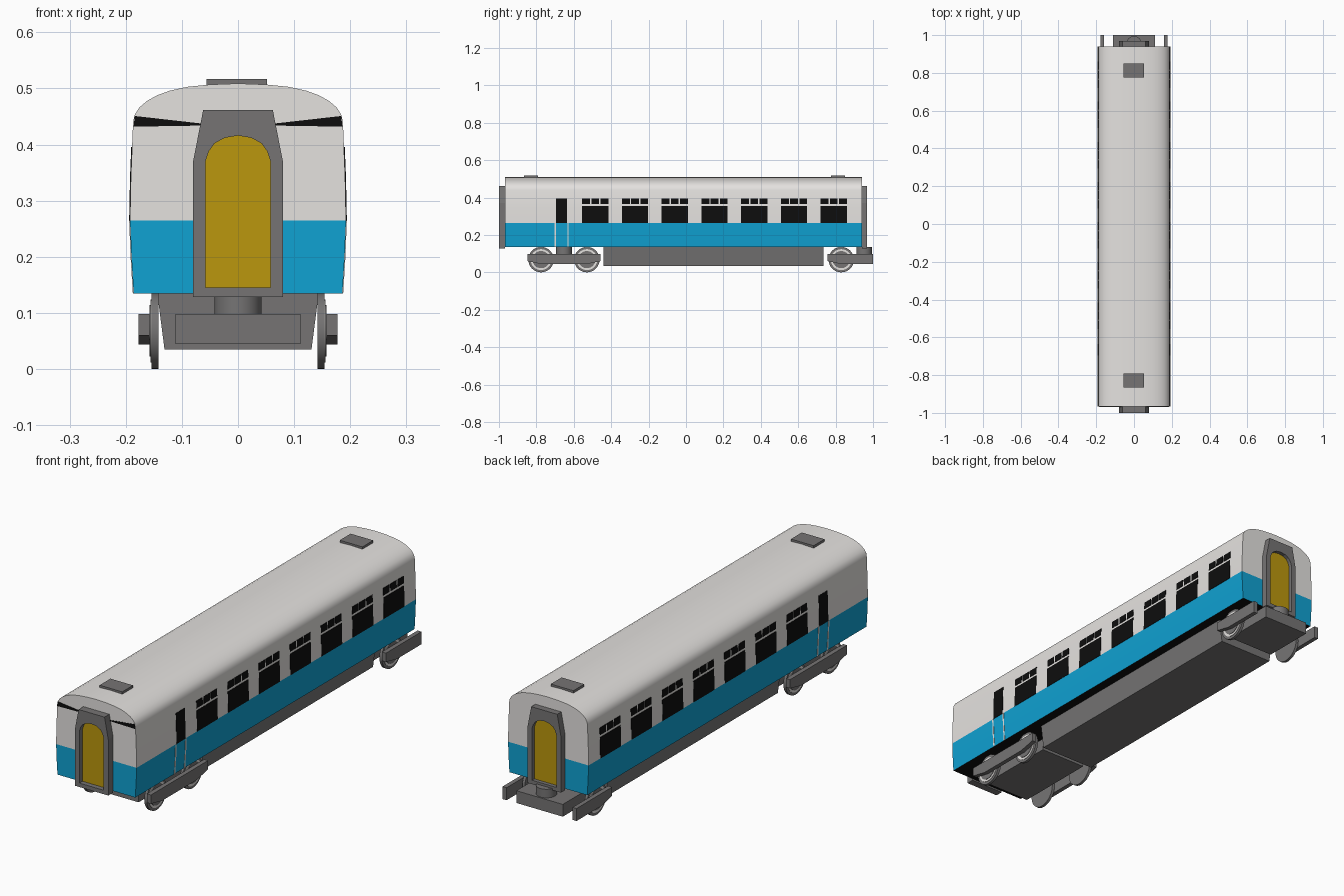
import bpy, bmesh, math
from mathutils import Matrix, Vector

if "Cube" in bpy.data.objects:
    bpy.data.objects.remove(bpy.data.objects["Cube"])


def material(name, rgb):
    m = bpy.data.materials.new(name)
    m.diffuse_color = (*rgb, 1)
    m.use_nodes = True
    m.node_tree.nodes["Principled BSDF"].inputs["Base Color"].default_value = m.diffuse_color
    return m


WHITE = material("off_white", (0.78, 0.76, 0.74))
BLUE = material("bright_blue", (0.005, 0.36, 0.65))
GREY = material("dark_grey", (0.18, 0.175, 0.175))
BLACK = material("black", (0.004, 0.004, 0.004))
YELLOW = material("door_yellow", (0.5, 0.31, 0.004))


def finish(name, bm, mats, smooth=False, fix=True):
    if fix:
        bmesh.ops.recalc_face_normals(bm, faces=bm.faces[:])
    me = bpy.data.meshes.new(name)
    bm.to_mesh(me)
    bm.free()
    for m in mats:
        me.materials.append(m)
    ob = bpy.data.objects.new(name, me)
    bpy.context.collection.objects.link(ob)
    if smooth:
        bpy.ops.object.select_all(action='DESELECT')
        ob.select_set(True)
        bpy.context.view_layer.objects.active = ob
        bpy.ops.object.shade_smooth_by_angle(angle=math.radians(35))
    return ob


def prism(bm, pts, axis, a, b):
    """Extrude a 2D outline: axis 'y' takes (x, z), axis 'x' takes (y, z)."""
    place = (lambda p, t: (p[0], t, p[1])) if axis == 'y' else (lambda p, t: (t, p[0], p[1]))
    f = bm.faces.new([bm.verts.new(place(p, a)) for p in pts])
    step = Vector((0, b - a, 0)) if axis == 'y' else Vector((b - a, 0, 0))
    r = bmesh.ops.extrude_face_region(bm, geom=[f])
    bmesh.ops.translate(bm, vec=step, verts=[v for v in r["geom"] if isinstance(v, bmesh.types.BMVert)])


def box(bm, x0, x1, y0, y1, z0, z1):
    prism(bm, [(x0, z0), (x1, z0), (x1, z1), (x0, z1)], 'y', y0, y1)


def mirrored(half):
    return half + [(-x, z) for x, z in reversed(half) if x > 0]


# body shell: half cross-section from sill to roof crown
SIDE = [(0.186, 0.135), (0.190, 0.20), (0.1925, 0.265), (0.191, 0.34), (0.187, 0.44)]
ROOF = [(0.184, 0.453), (0.176, 0.466), (0.162, 0.478), (0.144, 0.488),
        (0.122, 0.496), (0.09, 0.503), (0.05, 0.507), (0, 0.509)]
FRONT, BACK, BELT = -0.967, 0.94, 0.265
bm = bmesh.new()
prism(bm, mirrored(SIDE + ROOF), 'y', FRONT, BACK)
bmesh.ops.bisect_plane(bm, geom=bm.verts[:] + bm.edges[:] + bm.faces[:],
                       plane_co=(0, 0, BELT), plane_no=(0, 0, 1))
bmesh.ops.recalc_face_normals(bm, faces=bm.faces[:])
for f in bm.faces:
    z = f.calc_center_median().z
    f.material_index = 2 if f.normal.z < -0.9 else (1 if z < BELT - 0.001 else 0)
finish("body_shell", bm, [WHITE, BLUE, BLACK], smooth=True)


def wall_x(z):
    for (x0, z0), (x1, z1) in zip(SIDE, SIDE[1:]):
        if z <= z1:
            return x0 + (x1 - x0) * (z - z0) / (z1 - z0)
    return SIDE[-1][0]


def wall_plate(bm, y0, y1, z0, z1):
    """Thin plates following both side walls."""
    levels = [z0] + [z for _, z in SIDE if z0 < z < z1] + [z1]
    outer = [(wall_x(z) + 0.0015, z) for z in levels]
    inner = [(wall_x(z) - 0.002, z) for z in reversed(levels)]
    for s in (1, -1):
        prism(bm, [(s * x, z) for x, z in outer + inner], 'y', y0, y1)


# side windows: main pane with three small top lights, plus the door window
bm = bmesh.new()
for i in range(7):
    y = -0.555 + i * 0.2125
    wall_plate(bm, y, y + 0.14, BELT, 0.355)
    for k in range(3):
        wall_plate(bm, y + k * 0.049, y + k * 0.049 + 0.042, 0.365, 0.396)
wall_plate(bm, -0.695, -0.635, BELT, 0.396)
finish("side_windows", bm, [BLACK])

# pale door edges over the blue band
bm = bmesh.new()
for y in (-0.699, -0.631):
    wall_plate(bm, y - 0.0035, y + 0.0035, 0.135, BELT)
finish("door_edges", bm, [WHITE])

# dark wedges under the front roof edge
bm = bmesh.new()
for s in (1, -1):
    prism(bm, [(s * 0.186, 0.432), (s * 0.184, 0.451), (s * 0.06, 0.437), (s * 0.06, 0.434)],
          'y', FRONT - 0.002, FRONT + 0.002)
finish("front_roof_gap", bm, [BLACK])

# gangway frames with recessed arched doors
OUTER = mirrored([(0.08, 0.128), (0.08, 0.37), (0.062, 0.462)])
ARCH = mirrored([(0.058, 0.145), (0.058, 0.37), (0.052, 0.388), (0.042, 0.402), (0.024, 0.412), (0, 0.416)])


def ring_face(bm, y):
    edges = []
    for loop in (OUTER, ARCH):
        vs = [bm.verts.new((x, y, z)) for x, z in loop]
        edges += [bm.edges.new((vs[i], vs[i - 1])) for i in range(len(vs))]
    bmesh.ops.triangle_fill(bm, use_beauty=True, use_dissolve=False, edges=edges)


for label, y_wall, y_out in (("front", FRONT, -1.0), ("back", BACK, 0.968)):
    bm = bmesh.new()
    ring_face(bm, y_out)
    r = bmesh.ops.extrude_face_region(bm, geom=bm.faces[:])
    bmesh.ops.translate(bm, vec=(0, y_wall - y_out, 0),
                        verts=[v for v in r["geom"] if isinstance(v, bmesh.types.BMVert)])
    finish(label + "_gangway", bm, [GREY])
    bm = bmesh.new()
    d = math.copysign(1, y_out)
    prism(bm, ARCH, 'y', y_wall, y_wall + d * 0.012)
    finish(label + "_gangway_door", bm, [YELLOW])

# roof vents
for label, y in (("front", -0.828), ("back", 0.812)):
    bm = bmesh.new()
    box(bm, -0.056, 0.052, y - 0.037, y + 0.037, 0.498, 0.517)
    finish(label + "_roof_vent", bm, [GREY])

# underfloor equipment skirt
bm = bmesh.new()
prism(bm, mirrored([(0.131, 0.035), (0.144, 0.136)]), 'y', -0.44, 0.735)
finish("underfloor_skirt", bm, [GREY])


def disc(bm, x, y, z, r, depth, axis='X', seg=32):
    m = Matrix.Translation((x, y, z))
    if axis == 'X':
        m = m @ Matrix.Rotation(math.pi / 2, 4, 'Y')
    bmesh.ops.create_cone(bm, cap_ends=True, segments=seg, radius1=r, radius2=r, depth=depth, matrix=m)


# bogies: the back one is shared with the next coach, so it ends at its pivot
for label, yc, wheels, end in (("front", -0.6525, (-0.1225, 0.1225), 0.195),
                               ("back", 0.9525, (-0.1225,), 0.0475)):
    low = [(-0.12, 0.044), (0.12, 0.044), (0.195, 0.06)] if end > 0.1 else [(-0.12, 0.044), (end, 0.044)]
    outline = [(end, 0.098), (-0.195, 0.098), (-0.195, 0.06)] + low
    bm = bmesh.new()
    for s in (1, -1):
        prism(bm, [(yc + y, z) for y, z in outline], 'x', s * 0.158, s * 0.177)
    finish(label + "_bogie_side_frames", bm, [GREY])
    bm = bmesh.new()
    box(bm, -0.111, 0.111, yc - 0.185, yc + min(end, 0.185), 0.045, 0.098)
    finish(label + "_bogie_beam", bm, [GREY])
    bm = bmesh.new()
    disc(bm, 0, yc, 0.115, 0.042, 0.04, 'Z')
    finish(label + "_bogie_pivot", bm, [GREY], smooth=True)
    for n, w in enumerate(wheels):
        bm, ring = bmesh.new(), bmesh.new()
        for s in (1, -1):
            disc(bm, s * 0.148, yc + w, 0.068, 0.068, 0.012)
            disc(bm, s * 0.1555, yc + w, 0.068, 0.046, 0.005)
            disc(ring, s * 0.1545, yc + w, 0.068, 0.056, 0.003)
        finish(f"{label}_wheels_{n + 1}", bm, [GREY], smooth=True)
        finish(f"{label}_wheel_rings_{n + 1}", ring, [WHITE], smooth=True)
